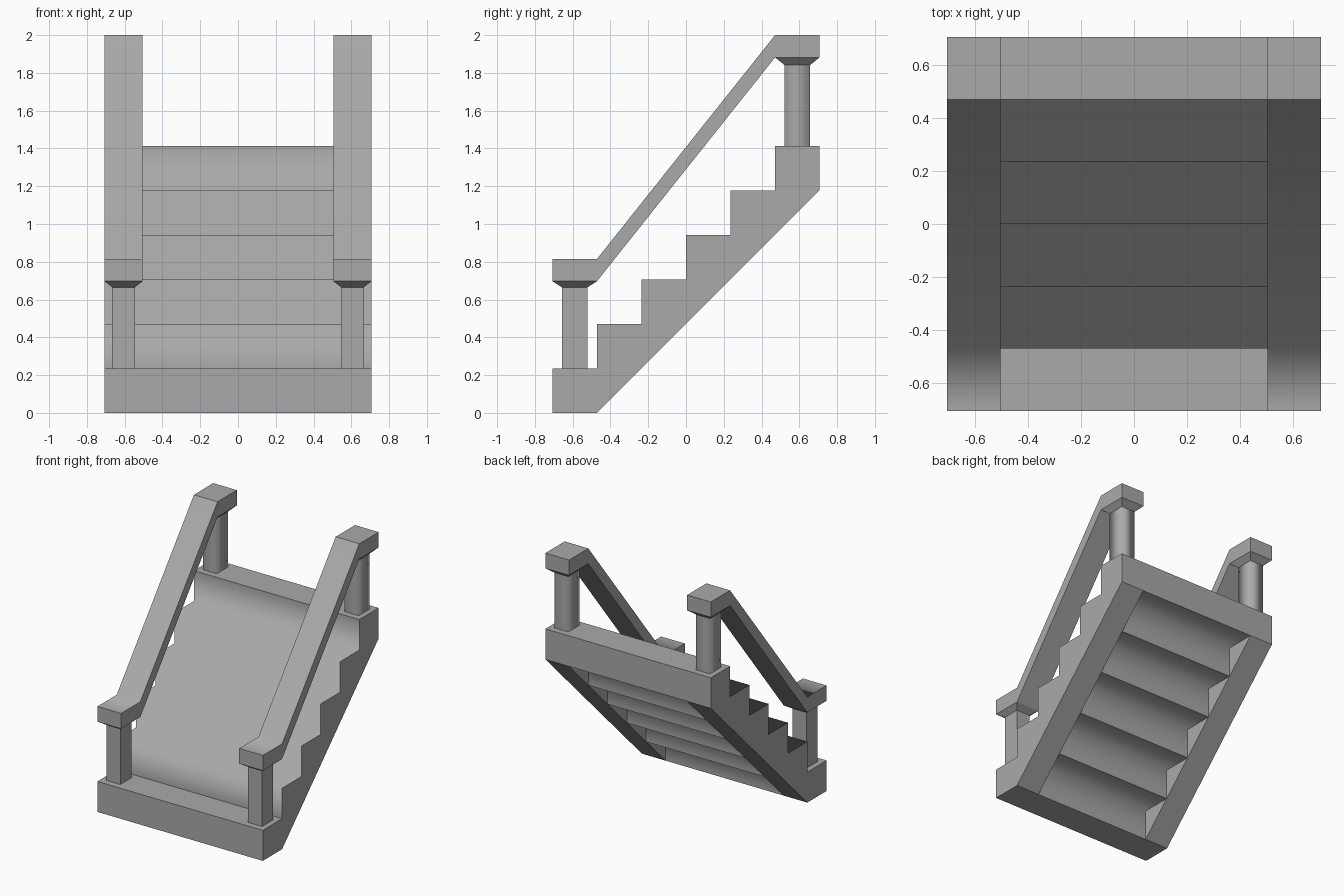
import bpy, bmesh

if "Cube" in bpy.data.objects:
    bpy.data.objects.remove(bpy.data.objects["Cube"], do_unlink=True)

STEPS = 6
S = 2 ** 0.5 / STEPS          # rise and run of one step
W = S * STEPS / 2             # half width and half depth
INNER = 0.505                 # inner side of stringers and rails

grey = bpy.data.materials.new("stone grey")
grey.use_nodes = True
colour = (0.4, 0.4, 0.4, 1)
grey.diffuse_color = colour
grey.node_tree.nodes["Principled BSDF"].inputs["Base Color"].default_value = colour


def at(run, rise):
    """Profile point (y, z) counted in steps from the front foot."""
    return (run * S - W, rise * S)


def strip(bm, pts, x0, x1, smooth=False):
    """Sweep a side-view path across x; the outside lies to its left."""
    rows = [[bm.verts.new((x, y, z)) for x in (x0, x1)] for y, z in pts]
    for a, b in zip(rows, rows[1:]):
        bm.faces.new((a[0], a[1], b[1], b[0])).smooth = smooth


def wall(bm, pts, x, flip=False):
    """Flat upright face at x, facing +x unless flipped."""
    ring = [bm.verts.new((x, y, z)) for y, z in pts]
    face = bm.faces.new(ring)
    face.normal_update()
    if (face.normal.x < 0) != flip:
        face.normal_flip()


def finish(bm, name, mirror=False):
    mesh = bpy.data.meshes.new(name)
    bm.to_mesh(mesh)
    bm.free()
    mesh.materials.append(grey)
    obj = bpy.data.objects.new(name, mesh)
    bpy.context.collection.objects.link(obj)
    if mirror:
        obj.modifiers.new("Mirror", 'MIRROR').use_mirror_merge = False
    return obj


# Stepped profile from the front foot to the top back edge
profile = [at(0, 0)]
for k in range(STEPS):
    profile += [at(k, k + 1), at(k + 1, k + 1)]

# Treads and risers: the first and last treads are crisp, the rest softened
bm = bmesh.new()
strip(bm, profile[:2], -W, W)
strip(bm, profile[1:3], -W, W)
strip(bm, profile[2:-1], -W, W, True)
strip(bm, profile[-2:], -W, W)
finish(bm, "stair_treads")

# Back edge, ground face and the stepped hollow beneath
bm = bmesh.new()
strip(bm, [at(STEPS, STEPS), at(STEPS, STEPS - 1)], -W, W)
strip(bm, [at(1, 0), at(0, 0)], -W, W)
for k in range(STEPS - 1):
    strip(bm, [at(k + 2, k + 1), at(k + 1, k + 1), at(k + 1, k)], -INNER, INNER, True)
finish(bm, "stair_underside")

# Stringers: outer wall, sloping underside and inner walls of the hollow
bm = bmesh.new()
wall(bm, profile + [at(STEPS, STEPS - 1), at(1, 0)], W)
strip(bm, [at(STEPS, STEPS - 1), at(1, 0)], INNER, W)
for k in range(STEPS - 1):
    wall(bm, [at(k + 1, k), at(k + 2, k + 1), at(k + 1, k + 1)], INNER, True)
finish(bm, "stringers", mirror=True)

# Handrails with level end blocks
LOW, HIGH, THICK = 0.815, 2.0, 0.118
FRONT, BACK = S - W, W - S
top = [(-W, LOW), (FRONT, LOW), (BACK, HIGH), (W, HIGH)]
under = [(y, z - THICK) for y, z in reversed(top)]
bm = bmesh.new()
strip(bm, top[:3], INNER, W, True)
strip(bm, top[2:], INNER, W)
loop = top[-1:] + under + top[:1]
for a, b in zip(loop, loop[1:]):
    strip(bm, [a, b], INNER, W)
wall(bm, top + under, W)
wall(bm, top + under, INNER, True)
rail = finish(bm, "handrails", mirror=True)
rail.modifiers.new("Weighted Normal", 'WEIGHTED_NORMAL')


def posts(name, y, base, neck, cap, smooth):
    """Square post that flares out to meet the end block."""
    x = (INNER + W) / 2
    bm = bmesh.new()

    def tube(rings, soft):
        rows = []
        for z, hx, hy in rings:
            rows.append([bm.verts.new((x + sx * hx, y + sy * hy, z))
                         for sx, sy in ((-1, -1), (1, -1), (1, 1), (-1, 1))])
        for i in range(4):
            j = (i + 1) % 4
            bm.faces.new((rows[0][i], rows[0][j], rows[1][j], rows[1][i])).smooth = soft

    tube([(base, 0.06, 0.068), (neck, 0.06, 0.068)], smooth)
    tube([(neck, 0.06, 0.068), (cap, (W - INNER) / 2, S / 2)], False)
    finish(bm, name, mirror=True)


posts("front_posts", S / 2 - W, S, 0.665, LOW - THICK, False)
posts("back_posts", W - S / 2, S * STEPS, 1.842, HIGH - THICK, True)
